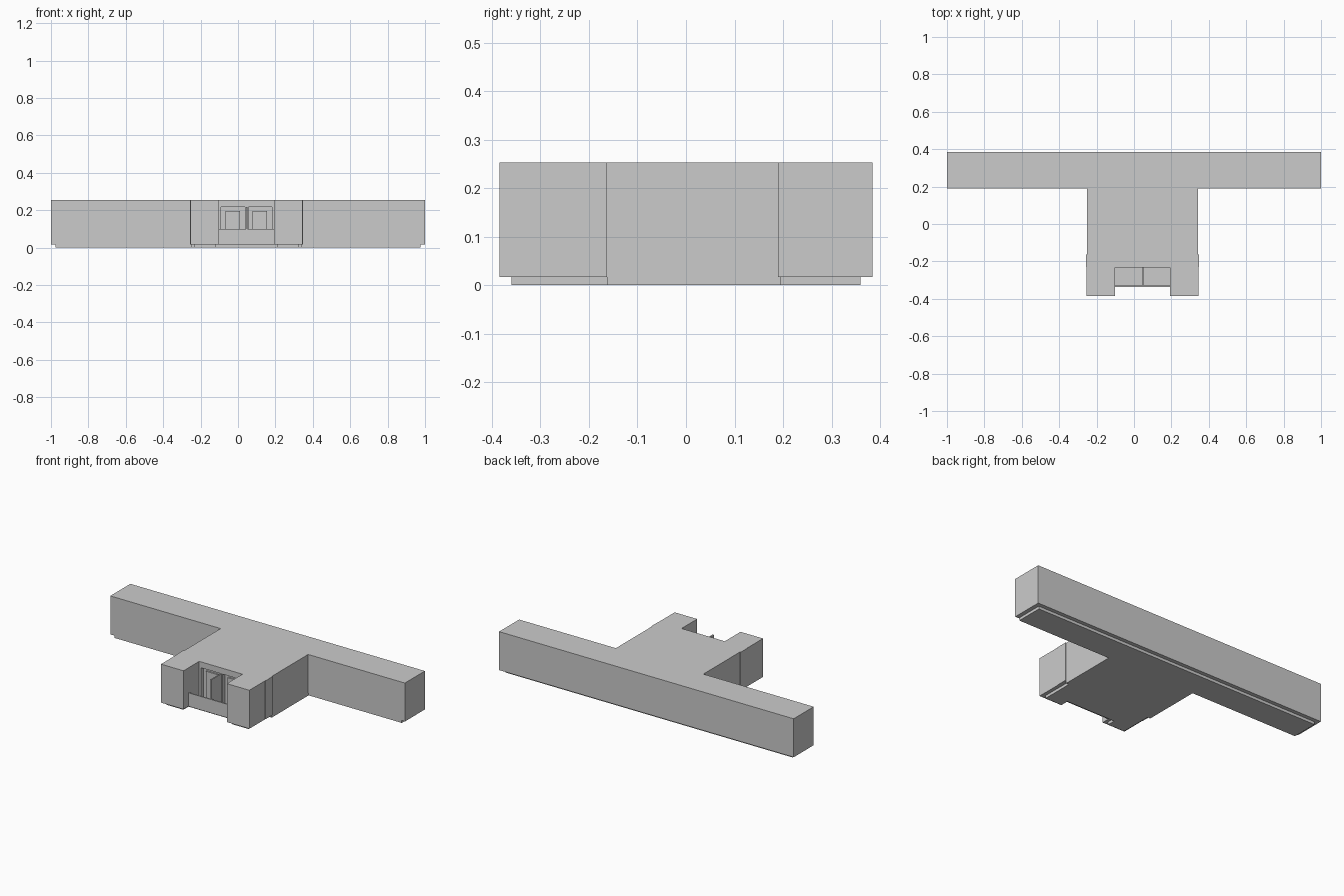
import bpy, bmesh

if "Cube" in bpy.data.objects:
    bpy.data.objects.remove(bpy.data.objects["Cube"])


def prism(name, outline, z0, z1):
    """Extrude a plan outline from z0 to z1."""
    bm = bmesh.new()
    face = bm.faces.new([bm.verts.new((x, y, z0)) for x, y in outline])
    ext = bmesh.ops.extrude_face_region(bm, geom=[face])
    for g in ext["geom"]:
        if isinstance(g, bmesh.types.BMVert):
            g.co.z = z1
    bmesh.ops.recalc_face_normals(bm, faces=bm.faces[:])
    mesh = bpy.data.meshes.new(name)
    bm.to_mesh(mesh)
    bm.free()
    obj = bpy.data.objects.new(name, mesh)
    bpy.context.collection.objects.link(obj)
    return obj


def box(name, x0, x1, y0, y1, z0, z1):
    return prism(name, [(x0, y0), (x1, y0), (x1, y1), (x0, y1)], z0, z1)


CX = 0.046  # centre line of the front wing


def wing_outline(front):
    """Mirror the right half of a wing front, listed centre outwards."""
    right = [(CX + dx, y) for dx, y in front]
    left = [(CX - dx, y) for dx, y in reversed(front)]
    return left + right


# T-shaped building with a recessed entrance and slightly wider front blocks
body_outline = wing_outline([
    (0.147, -0.232), (0.147, -0.384), (0.300, -0.384),
    (0.300, -0.23), (0.302, -0.23), (0.302, -0.163), (0.297, -0.163), (0.297, 0.19)])
body_outline += [(1, 0.19), (1, 0.384), (-1, 0.384), (-1, 0.19)]
body = prism("building_body", body_outline, 0.017, 0.253)

# Inset plinth, flush under the middle of the wing
plinth_outline = wing_outline([
    (0.165, -0.31), (0.165, -0.36), (0.278, -0.36),
    (0.278, -0.163), (0.297, -0.163), (0.297, 0.195)])
plinth_outline += [(0.975, 0.195), (0.975, 0.36), (-0.975, 0.36), (-0.975, 0.195)]
prism("plinth", plinth_outline, 0, 0.017)

# Entrance terrace: floor, low front wall and dividing wall
box("terrace_floor", CX - 0.147, CX + 0.147, -0.335, -0.232, 0.017, 0.025)
box("terrace_front_wall", CX - 0.147, CX + 0.147, -0.337, -0.33, 0.017, 0.10)
box("terrace_divider", CX - 0.004, CX + 0.004, -0.33, -0.23, 0.025, 0.217)

# Two recessed doorways with door panels
for i, x in enumerate((-0.09, 0.056)):
    cutter = box(f"doorway_cutter_{i}", x, x + 0.127, -0.25, -0.205, 0.026, 0.217)
    cutter.hide_render = True
    cutter.hide_viewport = True
    mod = body.modifiers.new("doorway", "BOOLEAN")
    mod.operation = "DIFFERENCE"
    mod.solver = "EXACT"
    mod.object = cutter
    box(f"door_panel_{i}", x + 0.022, x + 0.10, -0.215, -0.204, 0.026, 0.195)
